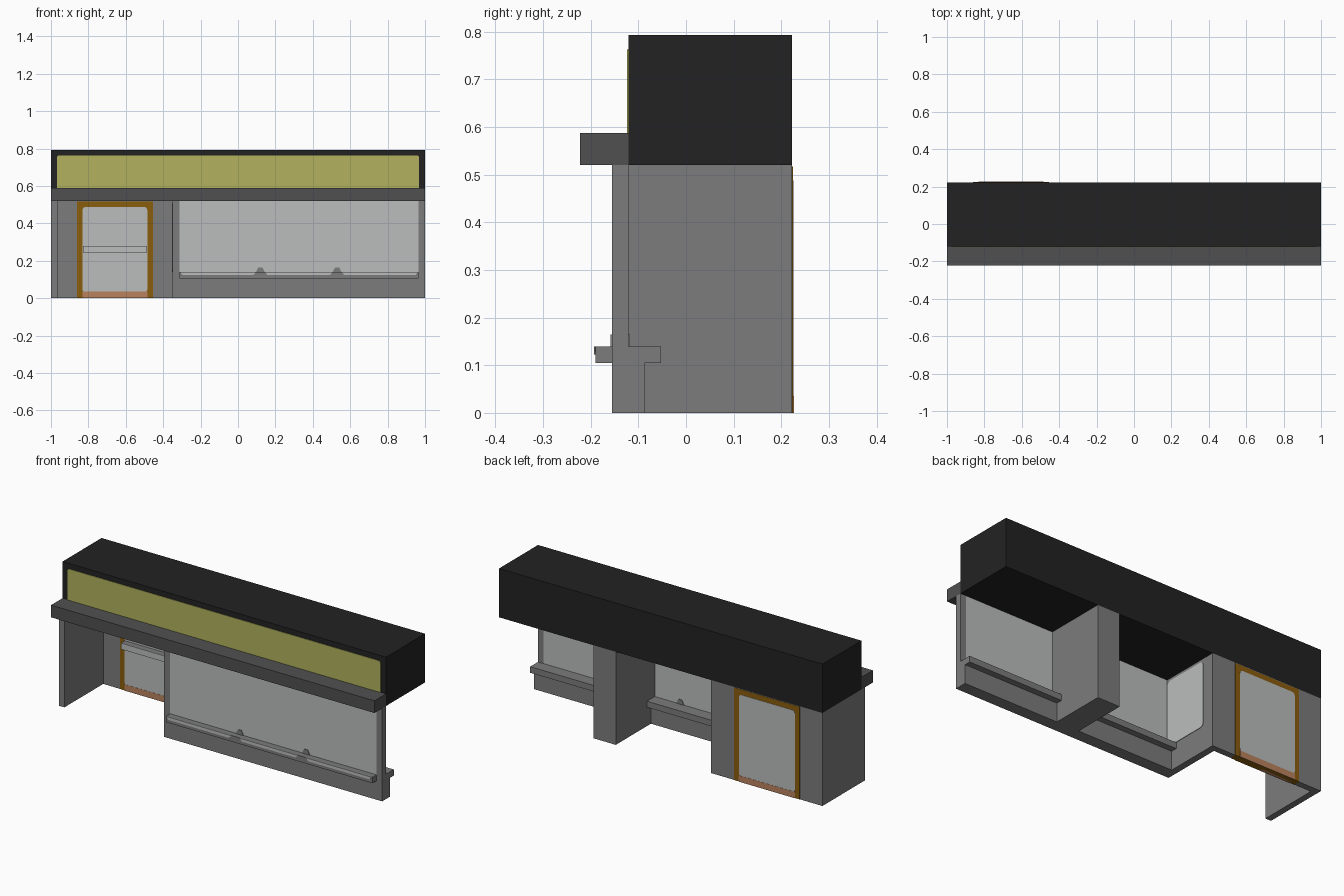
import bpy, bmesh, math
from mathutils import Vector

cube = bpy.data.objects.get("Cube")
if cube:
    bpy.data.objects.remove(cube, do_unlink=True)


def material(name, srgb):
    lin = [c / 12.92 if c <= 0.04045 else ((c + 0.055) / 1.055) ** 2.4 for c in srgb]
    m = bpy.data.materials.new(name)
    m.use_nodes = True
    m.diffuse_color = (*lin, 1)
    m.node_tree.nodes["Principled BSDF"].inputs["Base Color"].default_value = (*lin, 1)
    return m


WALL = material("wall grey", (0.485, 0.485, 0.485))
LEDGE = material("ledge dark grey", (0.315, 0.315, 0.315))
BLACK = material("sign box black", (0.135, 0.135, 0.135))
YELLOW = material("sign yellow", (0.70, 0.70, 0.37))
GLASS = material("pale glass", (0.735, 0.745, 0.74))
FRAME = material("door frame brown", (0.54, 0.365, 0.05))
KICK = material("kick plate copper", (0.73, 0.51, 0.37))


def finish(name, bm, mat):
    bmesh.ops.recalc_face_normals(bm, faces=bm.faces)
    me = bpy.data.meshes.new(name)
    bm.to_mesh(me)
    bm.free()
    me.materials.append(mat)
    ob = bpy.data.objects.new(name, me)
    bpy.context.collection.objects.link(ob)
    return ob


def prism(name, points, start, end, mat, axis="y"):
    """Extrude a (u, z) outline along y, or along x when axis is 'x'."""
    place = (lambda u, z, d: (u, d, z)) if axis == "y" else (lambda u, z, d: (d, u, z))
    bm = bmesh.new()
    face = bm.faces.new([bm.verts.new(place(u, z, start)) for u, z in points])
    ext = bmesh.ops.extrude_face_region(bm, geom=[face])
    verts = [v for v in ext["geom"] if isinstance(v, bmesh.types.BMVert)]
    bmesh.ops.translate(bm, verts=verts, vec=Vector(place(0, 0, end - start)))
    return finish(name, bm, mat)


def box(name, x, y, z, mat):
    return prism(name, [(x[0], z[0]), (x[1], z[0]), (x[1], z[1]), (x[0], z[1])], *y, mat)


def rounded(u, z, r, steps=4):
    pts = []
    for i, (cu, cz) in enumerate([(u[1] - r, z[1] - r), (u[0] + r, z[1] - r),
                                  (u[0] + r, z[0] + r), (u[1] - r, z[0] + r)]):
        for k in range(steps + 1):
            a = math.pi / 2 * (i + k / steps)
            pts.append((cu + r * math.cos(a), cz + r * math.sin(a)))
    return pts


TOP = 0.52      # underside of the sign box
FRONT, BACK = -0.155, 0.223
T = 0.035       # wall thickness
P = 0.003       # plate thickness

# Sign box, yellow sign face and the ledge below it
box("sign_box", (-1, 1), (-0.121, BACK), (TOP, 0.793), BLACK)
prism("sign_panel", rounded((-0.968, 0.968), (0.555, 0.763), 0.012), -0.121 - P, -0.118, YELLOW)
box("front_ledge", (-1, 1), (-0.223, -0.121), (TOP, 0.588), LEDGE)

# Entrance recess walls
box("entrance_end_wall", (-1, -0.965), (FRONT, BACK), (0, TOP), WALL)
box("entrance_back_wall", (-0.965, -0.35), (BACK - T, BACK), (0, TOP), WALL)
box("entrance_partition", (-0.35, -0.312), (FRONT, BACK), (0, TOP), WALL)
prism("partition_window", rounded((-0.115, 0.155), (0.14, 0.505), 0.025),
      -0.35 - P, -0.312 + P, GLASS, "x")

# Door: frame, glass and copper kick plate show on both faces of the back wall
box("door_frame", (-0.86, -0.455), (BACK - T - P / 2, BACK + P / 2), (0, 0.517), FRAME)
prism("door_glass", rounded((-0.832, -0.485), (0.03, 0.488), 0.018),
      BACK - T - P, BACK + P, GLASS)
box("door_kick_plate", (-0.832, -0.485), (BACK - T - 1.3 * P, BACK + 1.3 * P), (0, 0.035), KICK)
box("door_handle_bar", (-0.83, -0.487), (BACK - 2 * T, BACK - T), (0.245, 0.279), WALL)
box("door_handle_face", (-0.83, -0.487), (BACK - 2 * T - P, BACK - 2 * T), (0.245, 0.279), GLASS)

# Shop window: base, jamb, glass and sills
box("window_base", (-0.312, 1), (FRONT, -0.087), (0, 0.105), WALL)
box("window_jamb", (0.965, 1), (FRONT, -0.121), (0.105, TOP), WALL)
box("window_glass", (-0.312, 0.965), (FRONT, -0.121), (0.105, TOP), GLASS)
box("front_sill", (-0.312, 0.965), (-0.19, FRONT), (0.105, 0.139), WALL)
box("back_sill", (-0.312, 1), (-0.121, -0.052), (0.105, 0.139), WALL)

# Pale strips on the sill face, one per pane, and the pane dividers
edges = [-0.308, 0.12, 0.53, 0.961]
for i in range(3):
    a = edges[i] + (0.026 if i else 0)
    b = edges[i + 1] - (0.026 if i < 2 else 0)
    prism(f"sill_strip_{i + 1}", [(a + 0.012, 0.123), (b - 0.012, 0.123), (b, 0.139), (a, 0.139)],
          -0.19 - P, -0.19, GLASS)
for i, x in enumerate(edges[1:3]):
    prism(f"pane_divider_{i + 1}",
          [(x - 0.024, 0.139), (x + 0.024, 0.139), (x + 0.011, 0.165), (x - 0.011, 0.165)],
          FRONT - P, -0.121 + P, WALL)

# Pier behind the window
box("rear_pier", (0.278, 0.417), (-0.121, BACK), (0, TOP), WALL)
